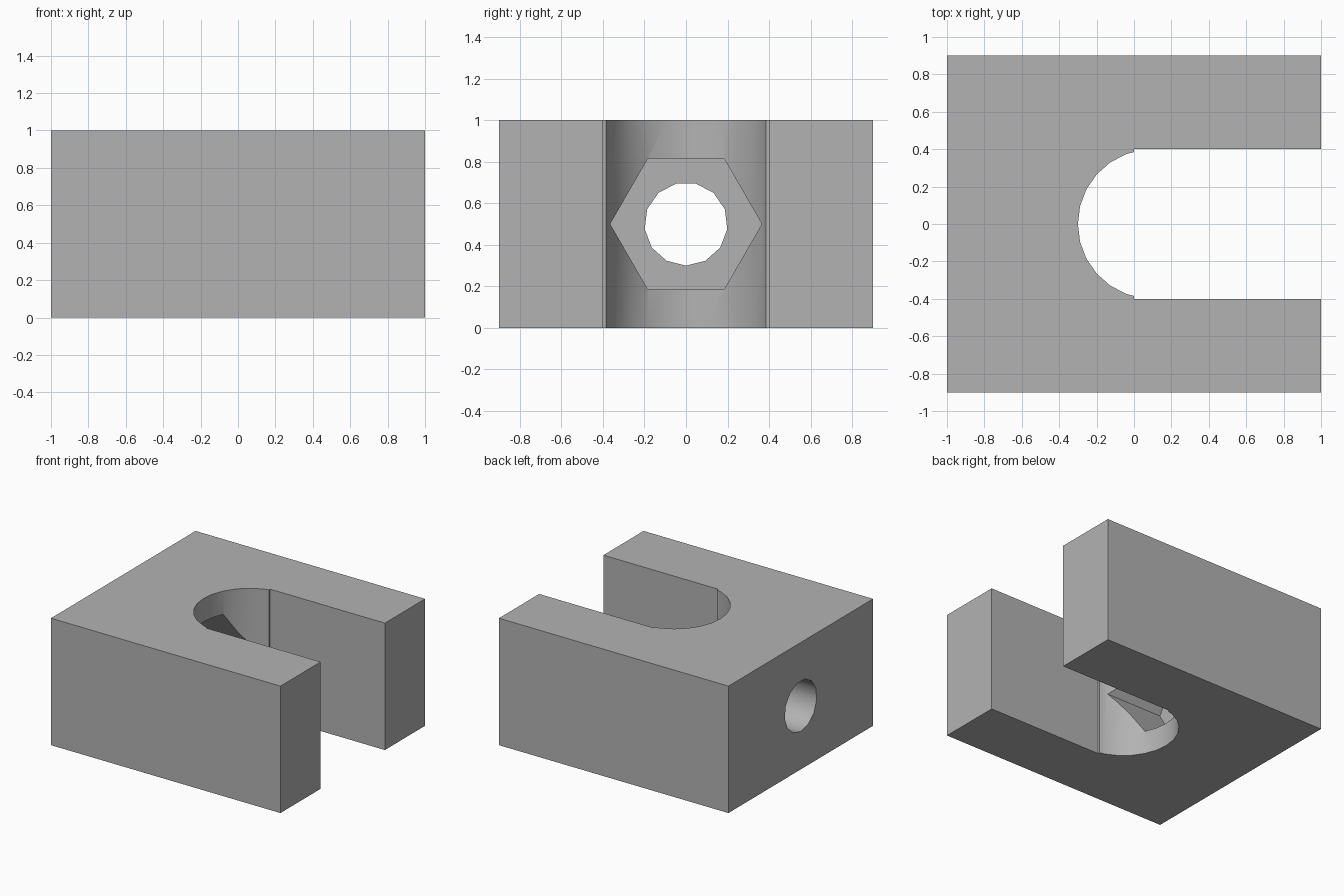
import bpy, bmesh
from math import cos, sin, pi, radians
from mathutils import Vector

default = bpy.data.objects.get("Cube")
if default:
    bpy.data.objects.remove(default, do_unlink=True)

grey = bpy.data.materials.new("plain grey")
grey.use_nodes = True
colour = (0.45, 0.45, 0.45, 1)
grey.diffuse_color = colour
grey.node_tree.nodes["Principled BSDF"].inputs["Base Color"].default_value = colour


def prism(name, points, sweep):
    """Extrude a closed outline along a vector."""
    bm = bmesh.new()
    face = bm.faces.new([bm.verts.new(p) for p in points])
    grown = bmesh.ops.extrude_face_region(bm, geom=[face])
    moved = [v for v in grown["geom"] if isinstance(v, bmesh.types.BMVert)]
    bmesh.ops.translate(bm, verts=moved, vec=sweep)
    bmesh.ops.recalc_face_normals(bm, faces=bm.faces)
    mesh = bpy.data.meshes.new(name)
    bm.to_mesh(mesh)
    bm.free()
    obj = bpy.data.objects.new(name, mesh)
    bpy.context.collection.objects.link(obj)
    mesh.materials.append(grey)
    return obj


def box(name, x0, x1, half_y, z0, z1):
    outline = [(x0, -half_y, z0), (x1, -half_y, z0), (x1, half_y, z0), (x0, half_y, z0)]
    return prism(name, outline, Vector((0, 0, z1 - z0)))


def ring(radius, sides, start):
    for i in range(sides):
        a = start + 2 * pi * i / sides
        yield radius * cos(a), radius * sin(a)


def bore(name, radius, sides, start, x0, x1):
    """Prism along x, centred on the block's mid height."""
    outline = [(x0, y, 0.5 + z) for y, z in ring(radius, sides, start)]
    return prism(name, outline, Vector((x1 - x0, 0, 0)))


# Solid block
block = box("clamp_block", -1, 1, 0.9, 0, 1)

# Slot, its rounded end, the hexagonal nut pocket and the bolt hole
slot_end = [(0.1 + x, y, -0.2) for x, y in ring(0.4, 26, pi)]
cutters = [
    box("slot_cutter", 0, 1.2, 0.4, -0.2, 1.2),
    prism("slot_end_cutter", slot_end, Vector((0, 0, 1.4))),
    bore("nut_pocket_cutter", 0.365, 6, 0, -0.55, 0.15),
    bore("bolt_hole_cutter", 0.2, 13, -pi / 2, -1.2, 0.12),
]

bpy.context.view_layer.objects.active = block
for cutter in cutters:
    cut = block.modifiers.new(cutter.name, "BOOLEAN")
    cut.operation = "DIFFERENCE"
    cut.solver = "EXACT"
    cut.object = cutter
    cutter.hide_render = True
    bpy.ops.object.modifier_apply(modifier=cut.name)
    bpy.data.objects.remove(cutter, do_unlink=True)

# Smooth the round walls, keep the corners crisp
bpy.ops.object.select_all(action="DESELECT")
block.select_set(True)
bpy.ops.object.shade_smooth_by_angle(angle=radians(30))
